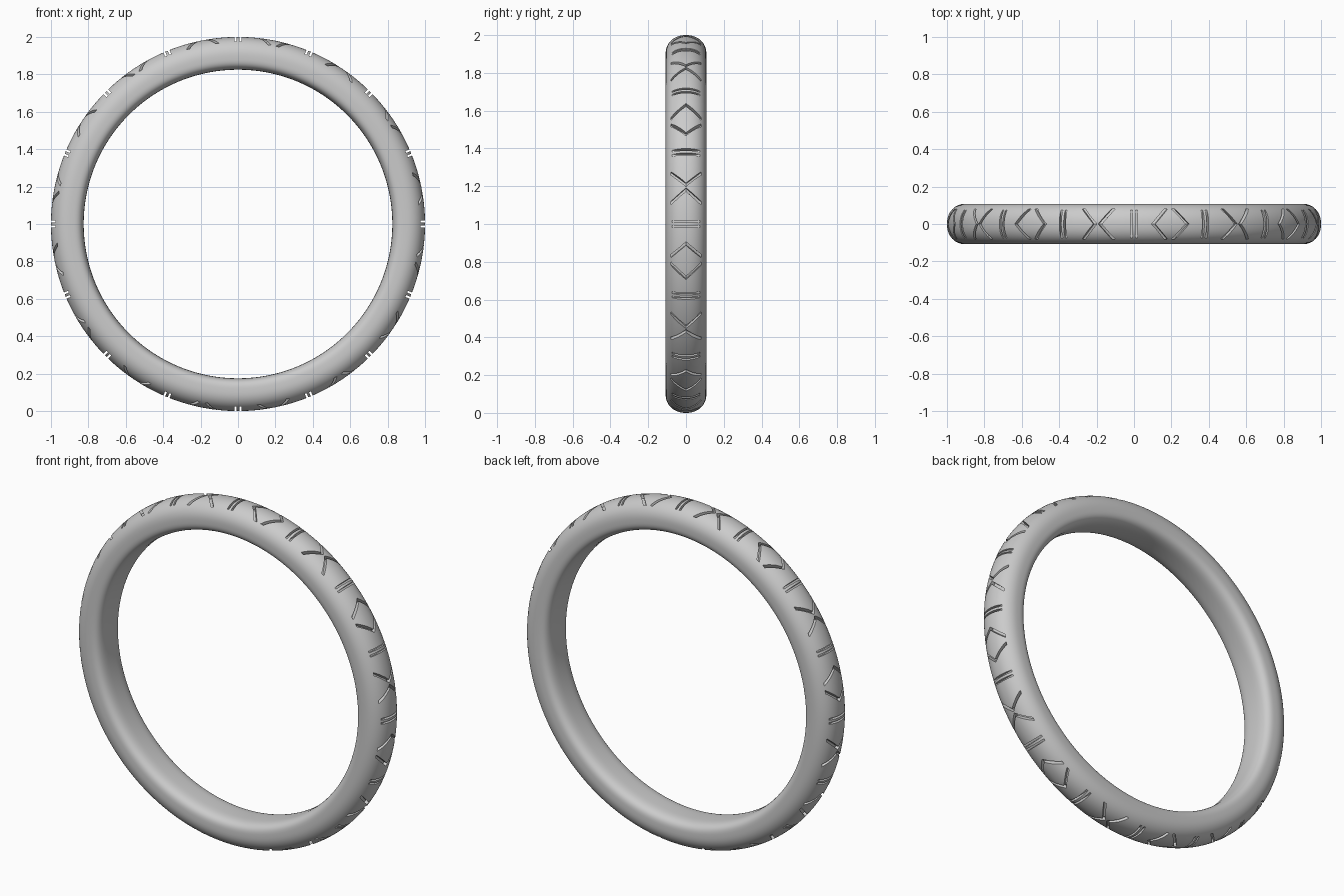
import bpy, bmesh
from math import sin, cos, pi, radians, copysign

if "Cube" in bpy.data.objects:
    bpy.data.objects.remove(bpy.data.objects["Cube"])

SEGS, PROF = 288, 56


def on_ring(theta, y, r):
    return (r * sin(theta), y, 1 + r * cos(theta))


def spow(v, p):
    return copysign(abs(v) ** p, v)


def new_object(name, bm):
    bmesh.ops.recalc_face_normals(bm, faces=bm.faces)
    mesh = bpy.data.meshes.new(name)
    bm.to_mesh(mesh)
    bm.free()
    ob = bpy.data.objects.new(name, mesh)
    bpy.context.collection.objects.link(ob)
    return ob


# Band: domed outside, flatter comfort-fit inside
def profile(t):
    c, s = cos(t), sin(t)
    n, depth = (2.15, 0.10) if c >= 0 else (3.4, 0.075)
    return 0.9 + depth * spow(c, 2 / n), 0.108 * spow(s, 2 / n)


bm = bmesh.new()
rings = []
for i in range(SEGS):
    th = 2 * pi * (i + 0.37) / SEGS
    rings.append([bm.verts.new(on_ring(th, y, r))
                  for r, y in (profile(2 * pi * j / PROF) for j in range(PROF))])
for i in range(SEGS):
    a, b = rings[i], rings[(i + 1) % SEGS]
    for j in range(PROF):
        k = (j + 1) % PROF
        bm.faces.new((a[j], b[j], b[k], a[k]))
band = new_object("ring_band", bm)

# Engraving cutters: strips across the width, given as (angle, y, floor radius)
bm = bmesh.new()


def strip(path, width):
    sections = []
    for th, y, floor in path:
        sections.append([bm.verts.new(on_ring(th + d * width / 2, y, r))
                         for d, r in ((-1, floor), (1, floor), (1, 1.04), (-1, 1.04))])
    for a, b in zip(sections, sections[1:]):
        for j in range(4):
            k = (j + 1) % 4
            bm.faces.new((a[j], a[k], b[k], b[j]))
    bm.faces.new(sections[0])
    bm.faces.new(sections[-1])


def chevron(tip, end):
    strip([(end, -0.079, 0.954), (tip, 0.0, 0.981), (end, 0.079, 0.954)], 0.019)


for k in range(16):
    bar = radians(22.5 * k)
    mid = bar + radians(11.25)
    for side in (-1, 1):
        strip([(bar + side * 0.0125, -0.078, 0.976),
               (bar + side * 0.0125, 0.078, 0.976)], 0.011)
        if k % 2 == 0:
            chevron(mid + side * 0.093, mid + side * 0.022)   # diamond
        else:
            chevron(mid + side * 0.013, mid + side * 0.082)   # cross
cutter = new_object("engraving_cutter", bm)
cutter.hide_render = True

# Carve the pattern and shade
mod = band.modifiers.new("engrave", 'BOOLEAN')
mod.operation = 'DIFFERENCE'
mod.solver = 'EXACT'
mod.object = cutter
bpy.context.view_layer.objects.active = band
band.select_set(True)
bpy.ops.object.modifier_apply(modifier=mod.name)
bpy.data.objects.remove(cutter)
bpy.ops.object.shade_smooth_by_angle(angle=radians(30))
